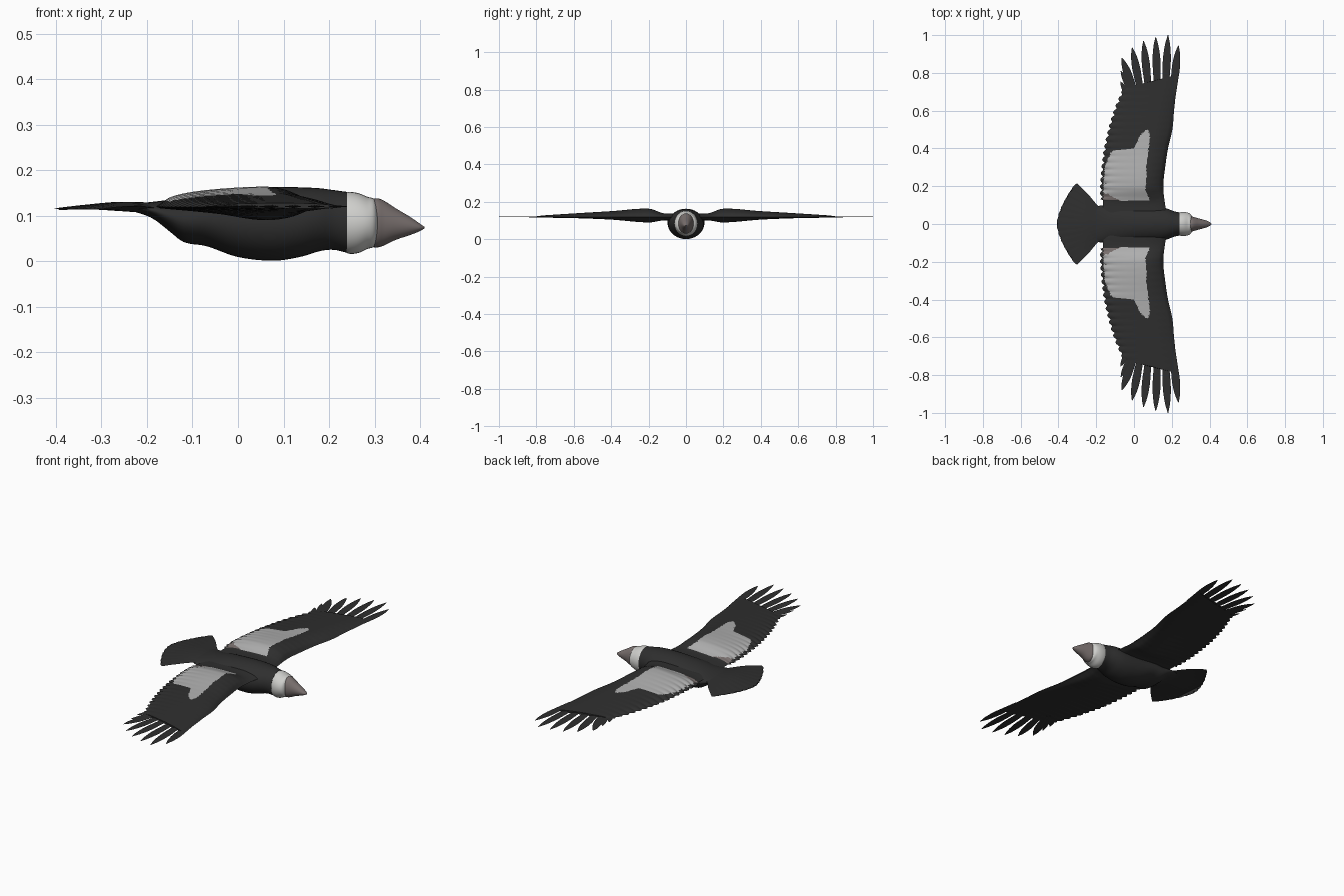
import bpy
import bmesh
import math
from mathutils import Vector

cube = bpy.data.objects.get("Cube")
if cube:
    bpy.data.objects.remove(cube, do_unlink=True)


def material(name, r, g, b):
    mat = bpy.data.materials.new(name)
    mat.use_nodes = True
    mat.diffuse_color = (r, g, b, 1)
    bsdf = next(n for n in mat.node_tree.nodes if n.type == 'BSDF_PRINCIPLED')
    bsdf.inputs["Base Color"].default_value = (r, g, b, 1)
    bsdf.inputs["Roughness"].default_value = 0.8
    return mat


BLACK = material("black plumage", 0.028, 0.028, 0.028)
PATCH = material("pale wing grey", 0.43, 0.43, 0.43)
RUFF = material("ruff white", 0.62, 0.62, 0.6)
SKIN = material("bare skin brown", 0.19, 0.16, 0.155)


def curve(t, pts, smooth=True):
    """Value at t through (position, value) points."""
    if t <= pts[0][0]:
        return pts[0][1]
    if t >= pts[-1][0]:
        return pts[-1][1]
    i = next(k for k in range(len(pts) - 1) if t < pts[k + 1][0])
    (x0, a), (x1, b) = pts[i], pts[i + 1]
    h = x1 - x0
    u = (t - x0) / h
    if not smooth:
        return a + (b - a) * u

    def slope(k):
        p, q = pts[max(k - 1, 0)], pts[min(k + 1, len(pts) - 1)]
        return (q[1] - p[1]) / (q[0] - p[0]) * h
    m, n = slope(i), slope(i + 1)
    c = b - a
    return a + u * (m + u * (3 * c - 2 * m - n + u * (m + n - 2 * c)))


def loft(name, rings, mats, rule=None, mirror=False):
    """Skin closed rings of points, cap both ends, colour faces by rule."""
    bm = bmesh.new()
    loops = [[bm.verts.new(p) for p in ring] for ring in rings]
    for a, b in zip(loops, loops[1:]):
        for i in range(len(a)):
            j = (i + 1) % len(a)
            bm.faces.new((a[i], a[j], b[j], b[i]))
    bm.faces.new(loops[0])
    bm.faces.new(loops[-1])
    bmesh.ops.recalc_face_normals(bm, faces=bm.faces)
    if rule:
        for f in bm.faces:
            f.material_index = rule(f.calc_center_median(), f.normal)
    mesh = bpy.data.meshes.new(name)
    bm.to_mesh(mesh)
    bm.free()
    for mat in mats:
        mesh.materials.append(mat)
    mesh.shade_smooth()
    mesh.set_sharp_from_angle(angle=math.radians(50))
    obj = bpy.data.objects.new(name, mesh)
    bpy.context.scene.collection.objects.link(obj)
    if mirror:
        mod = obj.modifiers.new("mirror", 'MIRROR')
        mod.use_axis = (False, True, False)
        mod.use_mirror_merge = False
    return obj


def round_body(name, stations, mat, steps=40, sides=36):
    """Oval loft along x from (x, bottom, top, half width) stations."""
    low, high, wide = ([(s[0], s[k]) for s in stations] for k in (1, 2, 3))
    rings = []
    for i in range(steps + 1):
        x = stations[0][0] + (stations[-1][0] - stations[0][0]) * i / steps
        b, t, w = curve(x, low), curve(x, high), curve(x, wide)
        angles = [2 * math.pi * k / sides for k in range(sides)]
        rings.append([(x, w * math.cos(a), (b + t) / 2 + (t - b) / 2 * math.sin(a))
                      for a in angles])
    return loft(name, rings, [mat])


# Body, neck ruff and head with beak
round_body("body", [
    (-.24, .112, .125, .07), (-.19, .095, .13, .095), (-.15, .065, .135, .1),
    (-.12, .042, .14, .1), (-.07, .033, .15, .1), (0, .009, .158, .098),
    (.08, .001, .163, .095), (.14, .01, .162, .09), (.18, .022, .16, .08),
    (.21, .025, .156, .068), (.24, .018, .152, .061)], BLACK)
round_body("neck_ruff", [
    (.235, .02, .15, .059), (.245, .016, .152, .062), (.265, .018, .149, .063),
    (.285, .027, .141, .06), (.3, .032, .136, .052), (.307, .045, .122, .04)],
    RUFF, steps=20)
round_body("head_and_beak", [
    (.28, .034, .134, .04), (.305, .03, .138, .041), (.32, .034, .133, .036),
    (.345, .046, .117, .029), (.38, .058, .096, .019), (.4, .066, .082, .011),
    (.41, .072, .075, .002)], SKIN, steps=30)

# Wing outline and thickness, all against distance from the body
LEAD = [(.06, .175), (.1, .165), (.2, .155), (.3, .165), (.4, .18), (.5, .203),
        (.6, .212), (.7, .222), (.8, .228)]
TRAIL = [(.06, -.17), (.1, -.17), (.2, -.172), (.3, -.165), (.4, -.152),
         (.5, -.13), (.6, -.1), (.7, -.06), (.8, -.02)]
UPPER = [(.06, .02), (.12, .021), (.2, .045), (.4, .032), (.6, .02), (.8, .007)]
LOWER = [(.06, .018), (.12, .017), (.2, .028), (.4, .013), (.6, .005), (.8, .002)]
TOP_CHORD = [(0, 0), (.06, .5), (.2, .93), (.35, 1), (.7, .82), (.9, .52), (1, .04)]
LOW_CHORD = [(0, 0), (.1, .7), (.3, 1), (.6, .5), (1, .04)]
PATCH_BACK = [(.125, -.07), (.17, -.163), (.31, -.155), (.39, -.115), (.4, 0),
              (.47, .035), (.5, .065)]
PATCH_FRONT = [(.125, .085), (.18, .06), (.34, .07), (.475, .085), (.5, .073)]


def wing_point(s, t, upper):
    y = .06 + s * (.73 - .07 * t)
    scallop = .014 * abs(math.sin(math.pi * y / .036)) if y > .13 else 0
    back = curve(y, TRAIL) + .006 - scallop
    x = curve(y, LEAD) * (1 - t) + back * t
    if upper:
        return (x, y, .118 + curve(y, UPPER) * curve(t, TOP_CHORD))
    return (x, y, .118 - curve(y, LOWER) * curve(t, LOW_CHORD))


def wing_colour(c, n):
    if n.z < .05 or not .125 < c.y < .5:
        return 0
    back = curve(c.y, PATCH_BACK, False)
    if back < c.x < curve(c.y, PATCH_FRONT, False):
        return 1
    return 2 if c.y < .17 and -.163 < c.x < back else 0


COLS, ROWS = 48, 120
chord = [(k / COLS) ** 1.3 for k in range(COLS + 1)]
wing_rings = [[wing_point(r / ROWS, t, True) for t in chord] +
              [wing_point(r / ROWS, t, False) for t in chord[-2:0:-1]]
              for r in range(ROWS + 1)]
loft("wings", wing_rings, [BLACK, PATCH, SKIN], wing_colour, mirror=True)


# Spread finger feathers at the wing tips
def feather(name, base, tip, half):
    base, tip = Vector((*base, .12)), Vector((*tip, .12))
    along = tip - base
    across = Vector((-along.y, along.x, 0)).normalized()
    up = Vector((0, 0, .004))
    rings = []
    for i in range(17):
        v = i / 16
        w = half * curve(v, [(0, .75), (.3, .9), (.6, 1), (.85, .62), (1, .06)])
        mid = base + along * v
        lift = up * (1.1 - v)
        rings.append([mid + across * w, mid + lift, mid - across * w, mid - lift])
    loft(name, rings, [BLACK], mirror=True)


fingers = [((.205, .68), (.235, .945)), ((.165, .68), (.18, 1)),
           ((.125, .68), (.115, .99)), ((.08, .68), (.05, .97)),
           ((.04, .68), (-.01, .935)), ((.01, .68), (-.065, .88)),
           ((0, .67), (-.07, .81)), ((-.01, .64), (-.072, .755))]
for number, (base, tip) in enumerate(fingers, 1):
    feather(f"finger_feathers_{number}", base, tip, .021 if number < 7 else .014)


# Fanned tail with a scalloped rim
def tail_point(u, v, side):
    end = -.41 + .1 * abs(u) ** 1.6 + .008 * (1 - abs(math.sin(u * 6 * math.pi)))
    x = -.16 + (end + .16) * v
    y = u * curve(v, [(0, .085), (.2, .095), (.6, .16), (1, .215)])
    thick = curve(v, [(0, .012), (.4, .01), (.7, .005), (1, .0015)])
    mid = curve(v, [(0, .115), (.4, .12), (.7, .119), (1, .114)])
    return (x, y, mid + side * thick * (1.02 - u * u))


across = [k / 36 - 1 for k in range(73)]
tail_rings = [[tail_point(u, r / 24, 1) for u in across] +
              [tail_point(u, r / 24, -1) for u in across[-2:0:-1]]
              for r in range(25)]
loft("tail_fan", tail_rings, [BLACK])
